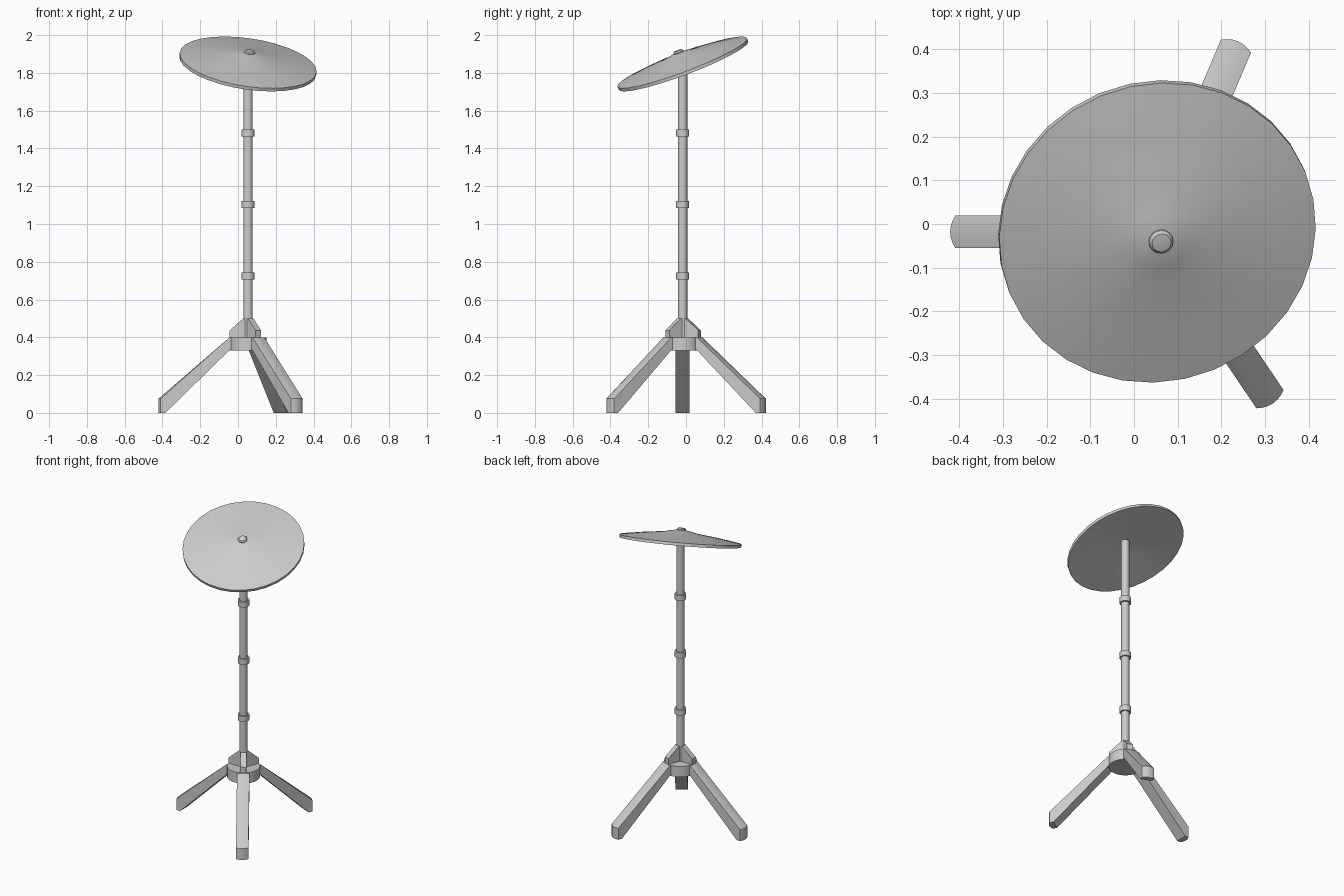
import bpy, bmesh, math
from mathutils import Matrix, Vector

old = bpy.data.objects.get("Cube")
if old:
    bpy.data.objects.remove(old, do_unlink=True)

AXIS = Vector((0.053, -0.018, 0))

grey = bpy.data.materials.new("plain_grey")
grey.use_nodes = True
colour = (0.6, 0.6, 0.6, 1)
grey.diffuse_color = colour
grey.node_tree.nodes["Principled BSDF"].inputs["Base Color"].default_value = colour


def finish(name, bm, matrix, angle=35):
    """Turn a bmesh into a placed, shaded object."""
    bmesh.ops.remove_doubles(bm, verts=bm.verts, dist=1e-5)
    bmesh.ops.recalc_face_normals(bm, faces=bm.faces)
    mesh = bpy.data.meshes.new(name)
    bm.to_mesh(mesh)
    bm.free()
    mesh.materials.append(grey)
    obj = bpy.data.objects.new(name, mesh)
    bpy.context.collection.objects.link(obj)
    obj.matrix_world = matrix
    bpy.ops.object.select_all(action="DESELECT")
    obj.select_set(True)
    bpy.context.view_layer.objects.active = obj
    bpy.ops.object.shade_smooth_by_angle(angle=math.radians(angle))
    return obj


def lathe(name, profile, sides, matrix):
    """Revolve an (r, z) profile that starts and ends on the axis."""
    bm = bmesh.new()
    verts = [bm.verts.new((r, 0, z)) for r, z in profile]
    edges = [bm.edges.new(pair) for pair in zip(verts, verts[1:])]
    bmesh.ops.spin(bm, geom=verts + edges, cent=(0, 0, 0), axis=(0, 0, 1),
                   angle=math.tau, steps=sides, use_merge=True)
    return finish(name, bm, matrix)


def cylinder(name, radius, low, high, sides):
    profile = [(0, low), (radius, low), (radius, high), (0, high)]
    return lathe(name, profile, sides, Matrix.Translation(AXIS))


def slab(name, profile, width, azimuth, bulge=0.0, slices=6):
    """Sweep an (r, z) outline sideways; the outer end can be rounded."""
    bm = bmesh.new()
    outer = max(r for r, z in profile)
    rings = []
    for i in range(slices + 1):
        t = 2 * i / slices - 1
        rings.append([bm.verts.new((r - (bulge * t * t if r > outer - 0.001 else 0),
                                    t * width / 2, z)) for r, z in profile])
    n = len(profile)
    for a, b in zip(rings, rings[1:]):
        for j in range(n):
            k = (j + 1) % n
            bm.faces.new((a[j], a[k], b[k], b[j]))
    bm.faces.new(rings[0])
    bm.faces.new(rings[-1])
    turn = Matrix.Rotation(math.radians(azimuth), 4, "Z")
    return finish(name, bm, Matrix.Translation(AXIS) @ turn)


# Upright pole, its collars and the tripod hub
cylinder("pole", 0.025, 0.36, 1.89, 16)
for i in range(3):
    mid = 0.725 + 0.378 * i
    cylinder(f"pole_collar_{i + 1}", 0.035, mid - 0.018, mid + 0.018, 16)
cylinder("tripod_hub", 0.098, 0.33, 0.40, 32)

# Three legs, each with a bracing fin above the hub
leg_outline = [(0.05, 0.332), (0.098, 0.332), (0.437, 0), (0.474, 0),
               (0.474, 0.075), (0.1, 0.398), (0.05, 0.398)]
fin_outline = [(0.01, 0.39), (0.097, 0.39), (0.097, 0.437), (0.025, 0.5), (0.01, 0.5)]
for label, azimuth in (("right", 180), ("back", 67), ("front", -56)):
    slab(f"{label}_leg", leg_outline, 0.075, azimuth, bulge=0.012)
    slab(f"{label}_fin", fin_outline, 0.036, azimuth, slices=1)

# Tilted shallow dish with a raised bell
normal = Vector((0.15, -0.375, 1)).normalized()
tilt = Vector((0, 0, 1)).rotation_difference(normal).to_matrix().to_4x4()
place = Matrix.Translation(AXIS + Vector((0, 0, 1.85))) @ tilt
dish_profile = [(0, 0.045), (0.1, 0.03), (0.25, 0.005), (0.366, -0.012),
                (0.366, 0.006), (0.25, 0.025), (0.11, 0.044),
                (0.07, 0.053), (0.03, 0.061), (0, 0.063)]
lathe("dish", dish_profile, 32, place)

# Small rounded nut on top of the dish
nut_profile = [(0, 0.05), (0.028, 0.05), (0.028, 0.066), (0.022, 0.073), (0, 0.076)]
lathe("top_nut", nut_profile, 16, place)
